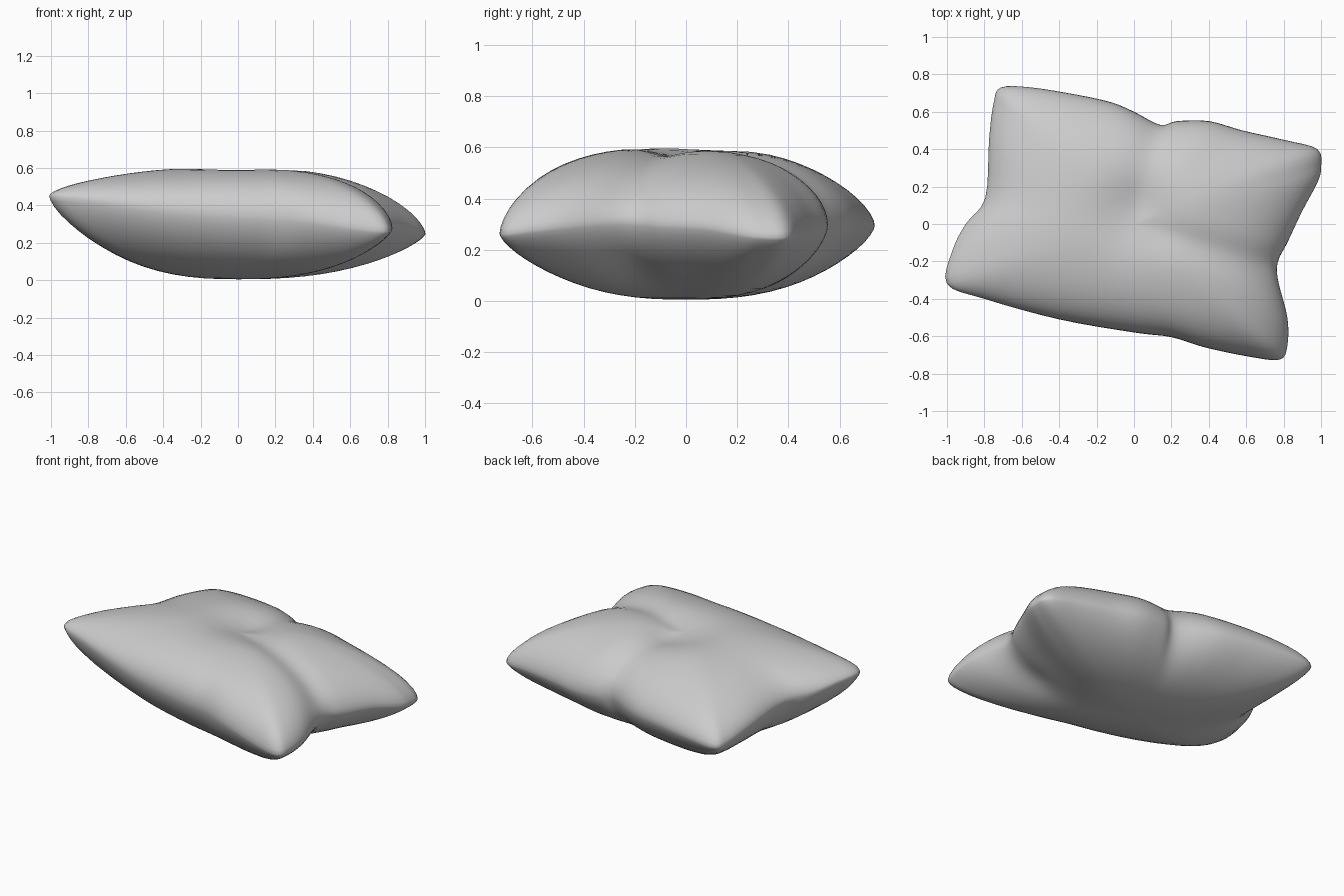
import bpy, bmesh, math
from mathutils import Vector

if "Cube" in bpy.data.objects:
    bpy.data.objects.remove(bpy.data.objects["Cube"])

# Seam outline, counter-clockwise, with the seam height at each point
SEAM = [(-1, -.32, .45), (-.8, -.4, .43), (-.4, -.51, .38), (0, -.58, .35),
        (.2, -.605, .34), (.38, -.66, .32), (.62, -.71, .28), (.78, -.725, .26),
        (.82, -.65, .27), (.82, -.5, .29), (.77, -.3, .31), (.77, -.2, .31),
        (.82, -.1, .3), (.9, .07, .29), (.98, .22, .26), (1, .3, .25),
        (.98, .4, .25), (.8, .45, .27), (.58, .5, .28), (.4, .55, .29),
        (.23, .55, .3), (.14, .53, .31), (0, .6, .31), (-.12, .65, .31),
        (-.3, .69, .31), (-.55, .73, .3), (-.71, .73, .29), (-.75, .65, .3),
        (-.775, .45, .34), (-.795, .14, .38), (-.9, 0, .41), (-.97, -.14, .44)]
PTS = [Vector(p) for p in SEAM]
STEPS, RINGS = 4, 16


def spline(points):
    """Closed Catmull-Rom curve through the points."""
    out, n = [], len(points)
    for i in range(n):
        a, b, c, d = (points[(i + k) % n] for k in (-1, 0, 1, 2))
        for s in range(STEPS):
            t = s / STEPS
            out.append(.5 * (2 * b + (c - a) * t + (2 * a - 5 * b + 4 * c - d) * t * t
                             + (3 * b - a - 3 * c + d) * t ** 3))
    return out


def smoothed(points, rounds):
    """Relaxed copy of the outline, without the pinches."""
    n = len(points)
    for _ in range(rounds):
        points = [.25 * points[i - 1] + .5 * points[i] + .25 * points[(i + 1) % n]
                  for i in range(n)]
    return points


def groove(x, y, a, b, width):
    """Soft falloff around the segment a-b."""
    a, b, p = Vector(a), Vector(b), Vector((x, y))
    ab = b - a
    t = max(0, min(1, (p - a).dot(ab) / ab.length_squared))
    return math.exp(-((p - a - ab * t).length / width) ** 2)


def dents(x, y):
    """Central dimple and creases running to the pinched edges."""
    return (.05 * math.exp(-((x + .0) ** 2 + (y - .06) ** 2) / .035)
            + .025 * groove(x, y, (.15, -.05), (.77, -.25), .09)
            + .02 * groove(x, y, (.05, .15), (.14, .53), .12))


def surface(sharp, soft, t, top):
    rim = soft.lerp(sharp, t ** 3)
    x, y = rim.x * t, rim.y * t
    r = soft.xy.length
    if top:
        puff = (1 - t ** (2.5 - .7 * y)) ** (.3 + .32 * r)
        z = rim.z + (.605 - rim.z) * puff - dents(x, y) * min(1, 2 * puff)
    else:
        puff = (1 - t ** 2.5) ** (.45 + .25 * r)
        z = rim.z + (.005 - rim.z) * puff
        z += .03 * groove(x, y, (.6, -.2), (.77, -.25), .09) * puff
    return Vector((x, y, z))


# Pillow: rings from the top centre, over the seam, to the bottom centre
seam = spline(PTS)
relaxed = smoothed(seam, 60)
n = len(seam)
radii = [math.sin(math.pi / 2 * k / RINGS) for k in range(1, RINGS + 1)]
levels = [(t, True) for t in radii] + [(t, False) for t in reversed(radii[:-1])]
bm = bmesh.new()
rings = [[bm.verts.new(surface(a, b, t, top)) for a, b in zip(seam, relaxed)]
         for t, top in levels]
for r0, r1 in zip(rings, rings[1:]):
    for i in range(n):
        j = (i + 1) % n
        bm.faces.new((r0[i], r1[i], r1[j], r0[j]))
for ring, top in ((rings[0], True), (rings[-1], False)):
    pole = bm.verts.new(surface(seam[0], relaxed[0], 0, top))
    for i in range(n):
        bm.faces.new((ring[i], ring[(i + 1) % n], pole))
bmesh.ops.recalc_face_normals(bm, faces=bm.faces)
for f in bm.faces:
    f.smooth = True
mesh = bpy.data.meshes.new("pillow")
bm.to_mesh(mesh)
bm.free()
pillow = bpy.data.objects.new("pillow", mesh)
bpy.context.collection.objects.link(pillow)
